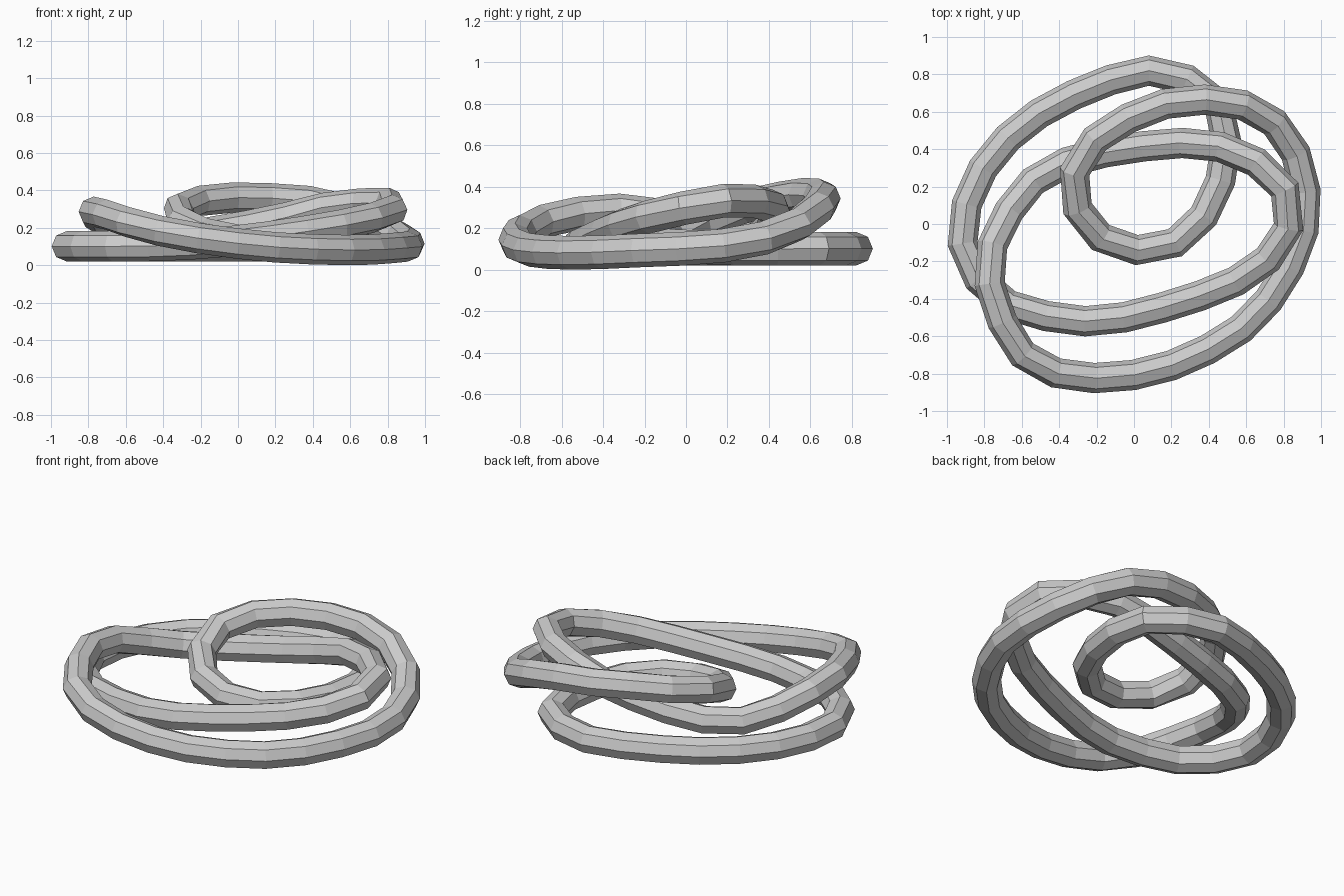
import bpy, bmesh, math
from mathutils import Vector

if "Cube" in bpy.data.objects:
    bpy.data.objects.remove(bpy.data.objects["Cube"])

# Control points of the single closed rope loop
path = [
    (.08, .82, .10), (.29, .77, .10), (.44, .66, .10), (.49, .51, .10),
    (.47, .26, .10), (.35, .01, .11), (.22, -.10, .115), (.08, -.14, .125),
    (-.08, -.12, .145), (-.23, -.03, .19), (-.315, .12, .25), (-.32, .27, .30),
    (-.22, .44, .34), (-.04, .56, .36), (.20, .65, .355), (.46, .66, .33),
    (.65, .61, .27), (.79, .50, .195), (.89, .31, .135), (.92, .08, .105),
    (.87, -.15, .095), (.62, -.52, .08), (.19, -.76, .095), (-.12, -.82, .13),
    (-.36, -.81, .17), (-.56, -.73, .22), (-.69, -.55, .265), (-.77, -.33, .285),
    (-.765, -.14, .265), (-.57, .20, .16), (-.36, .33, .15), (.20, .43, .24),
    (.43, .42, .30), (.67, .32, .33), (.82, .16, .33), (.84, .03, .305),
    (.67, -.23, .24), (.07, -.47, .14), (-.25, -.52, .11), (-.52, -.48, .10),
    (-.73, -.40, .10), (-.86, -.25, .10), (-.92, -.06, .10), (-.83, .26, .10),
    (-.54, .57, .10),
]
RADIUS, SIDES, RINGS = 0.081, 8, 58


def smooth_loop(ctrl, count):
    """Centripetal spline through the points, resampled to even steps."""
    c = [Vector(p) for p in ctrl]
    n, dense = len(c), []
    for i in range(n):
        p0, p1, p2, p3 = (c[(i + k) % n] for k in (-1, 0, 1, 2))
        d0, d1, d2 = (math.sqrt((b - a).length) for a, b in ((p0, p1), (p1, p2), (p2, p3)))
        m1 = (p1 - p0) / d0 - (p2 - p0) / (d0 + d1) + (p2 - p1) / d1
        m2 = (p2 - p1) / d1 - (p3 - p1) / (d1 + d2) + (p3 - p2) / d2
        m1, m2 = m1 * d1, m2 * d1
        for s in range(24):
            t = s / 24
            dense.append((2*t**3 - 3*t*t + 1) * p1 + (t**3 - 2*t*t + t) * m1
                         + (3*t*t - 2*t**3) * p2 + (t**3 - t*t) * m2)
    dist = [0.0]
    for i in range(len(dense)):
        dist.append(dist[-1] + (dense[(i + 1) % len(dense)] - dense[i]).length)
    out, j = [], 0
    for k in range(count):
        d = dist[-1] * k / count
        while dist[j + 1] <= d:
            j += 1
        f = (d - dist[j]) / (dist[j + 1] - dist[j])
        out.append(dense[j].lerp(dense[(j + 1) % len(dense)], f))
    return out


# Sweep an octagonal section along the loop
pts = smooth_loop(path, RINGS)
bm = bmesh.new()
rings = []
for i, p in enumerate(pts):
    a, b = (p - pts[i - 1]).normalized(), (pts[(i + 1) % RINGS] - p).normalized()
    t = (a + b).normalized()
    side = t.cross(Vector((0, 0, 1))).normalized()
    up = side.cross(t)
    angles = [2 * math.pi * k / SIDES for k in range(SIDES)]
    rings.append([bm.verts.new(p + RADIUS * (math.cos(g) * side + math.sin(g) * up))
                  for g in angles])
for i in range(RINGS):
    r, s = rings[i], rings[(i + 1) % RINGS]
    for k in range(SIDES):
        j = (k + 1) % SIDES
        bm.faces.new((r[k], r[j], s[j], s[k]))
bmesh.ops.recalc_face_normals(bm, faces=bm.faces)

# Rest the loop on the floor
low = min(v.co.z for v in bm.verts)
bmesh.ops.translate(bm, verts=bm.verts, vec=(0, 0, -low))

mesh = bpy.data.meshes.new("knotted_rope")
bm.to_mesh(mesh)
bm.free()
bpy.context.collection.objects.link(bpy.data.objects.new("knotted_rope", mesh))
